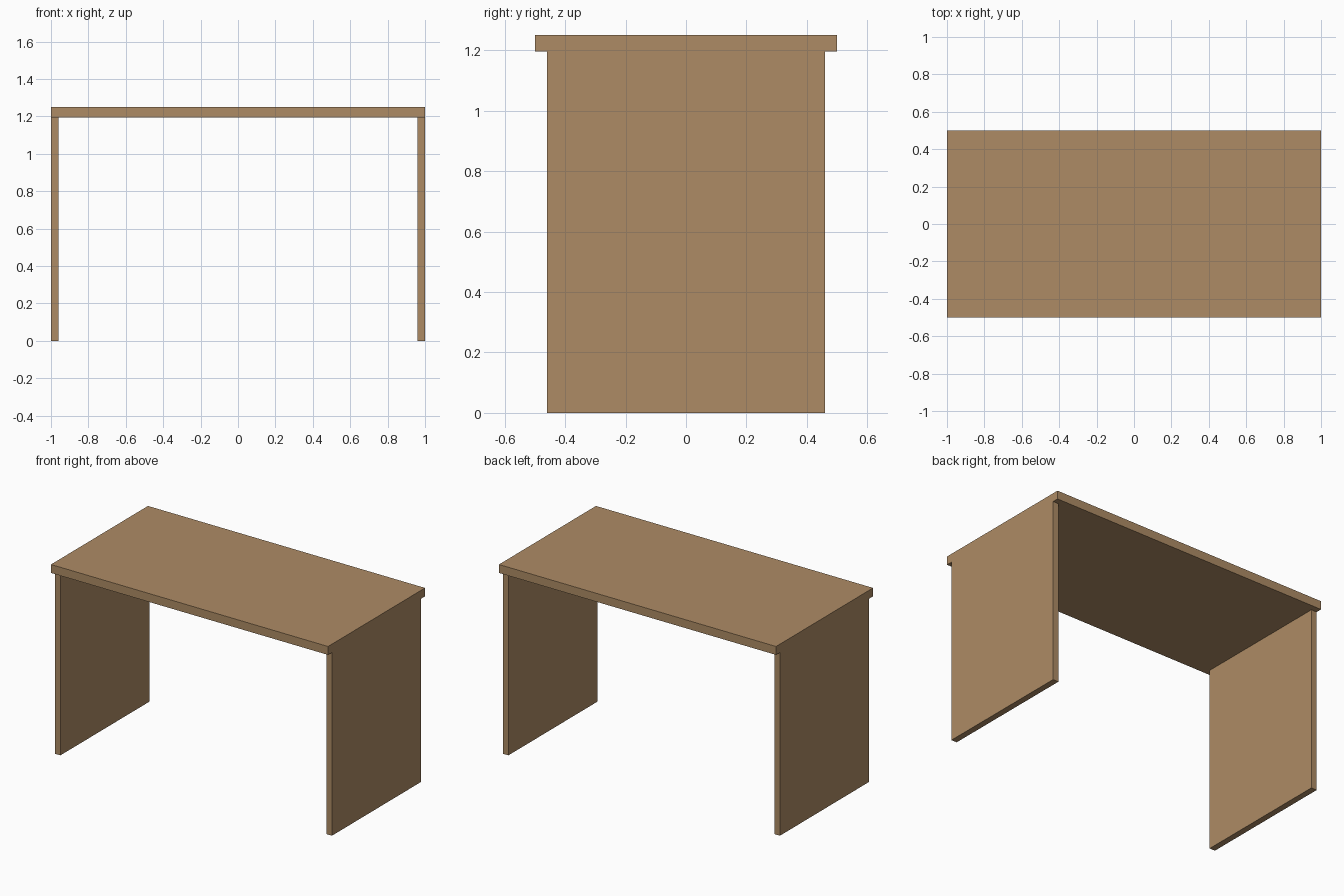
import bpy

if "Cube" in bpy.data.objects:
    bpy.data.objects.remove(bpy.data.objects["Cube"])

wood = bpy.data.materials.new("wood")
wood.diffuse_color = (0.42, 0.26, 0.13, 1)
wood.use_nodes = True
wood.node_tree.nodes["Principled BSDF"].inputs["Base Color"].default_value = wood.diffuse_color


def box(name, x, y, z):
    """Box spanning the given (min, max) ranges."""
    spans = (x, y, z)
    bpy.ops.mesh.primitive_cube_add(size=1, location=[(a + b) / 2 for a, b in spans])
    ob = bpy.context.object
    ob.name = name
    ob.scale = [b - a for a, b in spans]
    bpy.ops.object.transform_apply(location=False, rotation=False, scale=True)
    ob.data.materials.append(wood)
    return ob


TOP_Z, UNDERSIDE_Z = 1.25, 1.195
PANEL = 0.04

# Table top, overhanging the side panels at front and back
box("table_top", (-1, 1), (-0.5, 0.5), (UNDERSIDE_Z, TOP_Z))

# Side panels, flush with the ends of the top
box("left_panel", (-1, -1 + PANEL), (-0.46, 0.46), (0, UNDERSIDE_Z))
box("right_panel", (1 - PANEL, 1), (-0.46, 0.46), (0, UNDERSIDE_Z))
